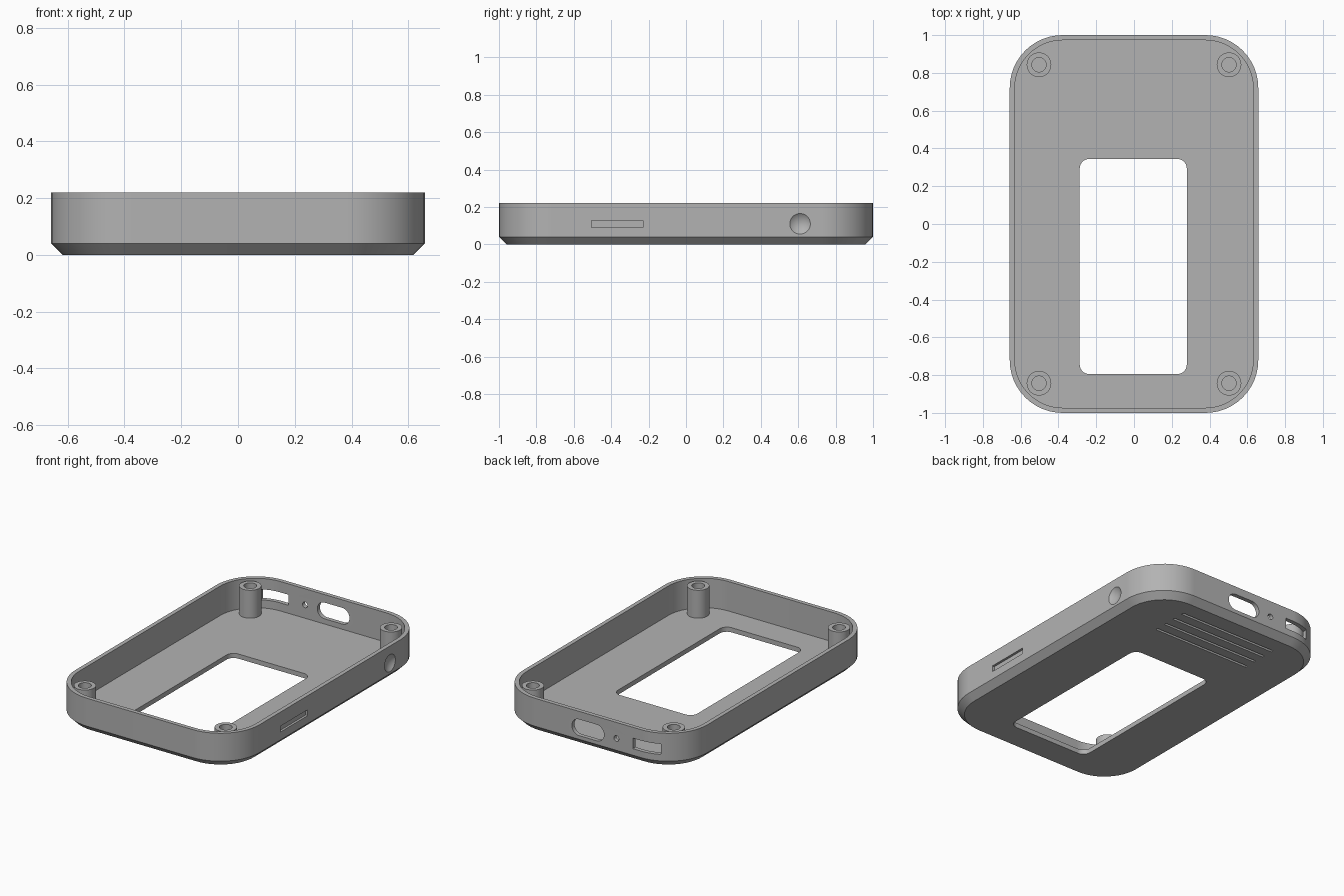
import bpy, bmesh, math
from mathutils import Matrix

if "Cube" in bpy.data.objects:
    bpy.data.objects.remove(bpy.data.objects["Cube"])

GREY = (0.45, 0.45, 0.45, 1)
mat = bpy.data.materials.new("plain grey")
mat.use_nodes = True
mat.diffuse_color = GREY
mat.node_tree.nodes["Principled BSDF"].inputs["Base Color"].default_value = GREY

W, L, H = 1.316, 2.0, 0.22      # outer size
R, WALL, CHAMFER, FLOOR = 0.28, 0.027, 0.04, 0.03


def outline(w, l, r, steps=12):
    """Rounded rectangle as a list of 2D points."""
    pts = []
    for k, (sx, sy) in enumerate([(1, 1), (-1, 1), (-1, -1), (1, -1)]):
        for i in range(steps + 1):
            a = math.pi / 2 * (k + i / steps)
            p = (sx * (w / 2 - r) + r * math.cos(a), sy * (l / 2 - r) + r * math.sin(a))
            if not pts or math.dist(p, pts[-1]) > 1e-5:
                pts.append(p)
    if math.dist(pts[0], pts[-1]) < 1e-5:
        pts.pop()
    return pts


def loft(name, rings, matrix=Matrix()):
    """Closed solid through rings of (outline, z)."""
    bm = bmesh.new()
    loops = [[bm.verts.new((x, y, z)) for x, y in pts] for pts, z in rings]
    for a, b in zip(loops, loops[1:]):
        n = len(a)
        for i in range(n):
            bm.faces.new((a[i], a[(i + 1) % n], b[(i + 1) % n], b[i]))
    bm.faces.new(loops[0][::-1])
    bm.faces.new(loops[-1])
    bmesh.ops.transform(bm, matrix=matrix, verts=bm.verts)
    bmesh.ops.recalc_face_normals(bm, faces=bm.faces)
    return add_object(name, bm)


def add_object(name, bm):
    mesh = bpy.data.meshes.new(name)
    bm.to_mesh(mesh)
    bm.free()
    mesh.materials.append(mat)
    obj = bpy.data.objects.new(name, mesh)
    bpy.context.collection.objects.link(obj)
    return obj


def prism(name, w, l, r, depth, matrix):
    """Rounded bar centred on the matrix, depth along its z."""
    pts = outline(w, l, r, 8)
    return loft(name, [(pts, -depth / 2), (pts, depth / 2)], matrix)


def activate(obj):
    bpy.ops.object.select_all(action="DESELECT")
    obj.select_set(True)
    bpy.context.view_layer.objects.active = obj


def cut(target, cutter):
    cutter.hide_render = True
    mod = target.modifiers.new("cut", "BOOLEAN")
    mod.operation, mod.solver, mod.object = "DIFFERENCE", "EXACT", cutter
    activate(target)
    bpy.ops.object.modifier_apply(modifier=mod.name)
    bpy.data.objects.remove(cutter)


def finish(obj):
    activate(obj)
    bpy.ops.object.shade_smooth_by_angle(angle=math.radians(30))
    mod = obj.modifiers.new("even shading", "WEIGHTED_NORMAL")
    mod.keep_sharp = True


def inset(d):
    return outline(W - 2 * d, L - 2 * d, R - d)


# Open tray with a chamfered base
shell = loft("case_shell", [(inset(CHAMFER), 0), (inset(0), CHAMFER), (inset(0), H),
                            (inset(WALL), H), (inset(WALL), FLOOR)])

# Screen window through the floor
cut(shell, prism("window", 0.567, 1.138, 0.05, 0.2, Matrix.Translation((-0.004, -0.225, 0))))

# Ports through the back wall: stadium, pinhole, rectangle
upright = Matrix.Rotation(math.pi / 2, 4, "X")
for x, w, h, r in [(0, 0.23, 0.105, 0.052), (-0.203, 0.036, 0.036, 0.018), (-0.41, 0.18, 0.068, 0.002)]:
    cut(shell, prism("port", w, h, r, 0.3, Matrix.Translation((x, 0.97, 0.116)) @ upright))

# Shallow slot and round dimple on the +x side
sideways = Matrix.Rotation(math.pi / 2, 4, "Z") @ upright
cut(shell, prism("slot", 0.275, 0.038, 0.002, 0.03, Matrix.Translation((W / 2, -0.367, 0.11)) @ sideways))
depth, rim = 0.02, 0.055
ball = (rim ** 2 + depth ** 2) / (2 * depth)
bm = bmesh.new()
bmesh.ops.create_uvsphere(bm, u_segments=64, v_segments=48, radius=ball,
                          matrix=Matrix.Translation((W / 2 + ball - depth, 0.61, 0.11))
                          @ Matrix.Rotation(math.pi / 2, 4, "Y"))
cut(shell, add_object("dimple", bm))

# Grooves under the base
for i in range(4):
    cut(shell, prism("groove", 0.685, 0.016, 0.002, 0.03, Matrix.Translation((0, 0.615 + 0.078 * i, 0))))
finish(shell)

# Screw posts with blind holes
for sx, side in ((-1, "right"), (1, "left")):
    for sy, end in ((-1, "front"), (1, "back")):
        place = Matrix.Translation((sx * 0.503, sy * 0.843, 0))
        outer, hole = outline(0.13, 0.13, 0.065), outline(0.076, 0.076, 0.038)
        finish(loft(f"screw_post_{end}_{side}",
                    [(outer, FLOOR - 0.005), (outer, 0.21), (hole, 0.21), (hole, 0.05)], place))
